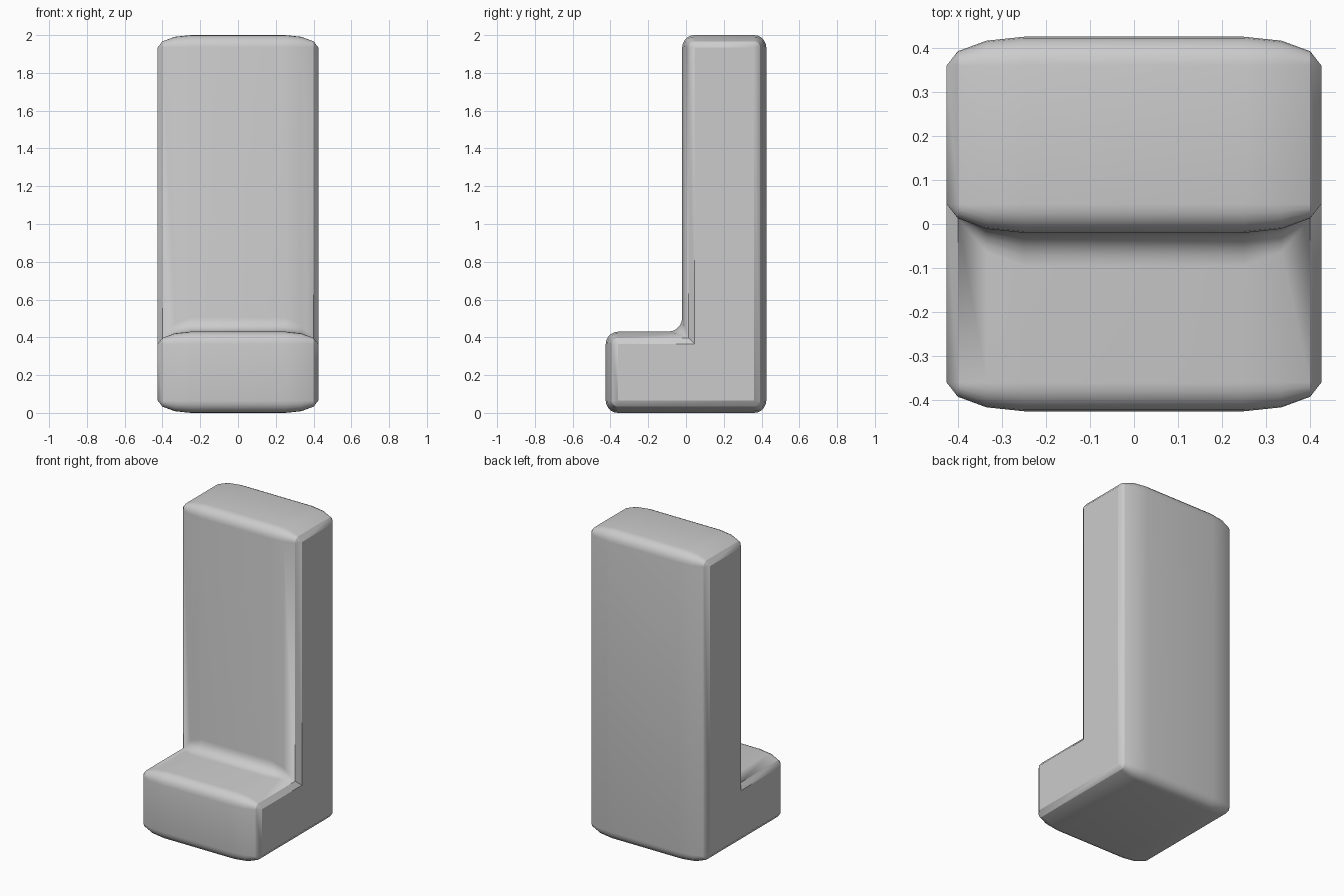
import bpy, bmesh, math
from mathutils import Vector

cube = bpy.data.objects.get("Cube")
if cube:
    bpy.data.objects.remove(cube, do_unlink=True)

mat = bpy.data.materials.new("plain grey")
mat.use_nodes = True
grey = (0.6, 0.6, 0.6, 1)
mat.diffuse_color = grey
mat.node_tree.nodes["Principled BSDF"].inputs["Base Color"].default_value = grey

HALF, FRONT, STEP, TOP = 0.425, -0.02, 0.43, 2.0
SEGMENTS = 5


def rounded_l(d):
    """L outline in (y, z), moved inward by d, with radii that shrink to sharp."""
    a = HALF - d
    corners = [(-a, d), (a, d), (a, TOP - d), (FRONT + d, TOP - d),
               (FRONT + d, STEP - d), (-a, STEP - d)]
    points = []
    for i, corner in enumerate(corners):
        c = Vector(corner)
        to_prev = (Vector(corners[i - 1]) - c).normalized()
        to_next = (Vector(corners[(i + 1) % 6]) - c).normalized()
        r = max(0.0, 0.065 - d)
        if i == 4:
            r = max(0.0, 0.075 - 2.5 * d)
        for s in range(SEGMENTS + 1):
            t = s / SEGMENTS * math.pi / 2
            points.append(c + to_prev * r * (1 - math.sin(t)) + to_next * r * (1 - math.cos(t)))
    return points


# Sections across the width: (distance from the middle, inset)
half_sections = [(0.25, 0.0), (0.335, 0.009), (0.4, 0.033), (HALF, 0.065)]
sections = [(-x, d) for x, d in reversed(half_sections)] + half_sections

bm = bmesh.new()
rings = [[bm.verts.new((x, p.x, p.y)) for p in rounded_l(d)] for x, d in sections]
for left, right in zip(rings, rings[1:]):
    for i in range(len(left)):
        j = (i + 1) % len(left)
        bm.faces.new((left[i], left[j], right[j], right[i]))
# Flat side faces
bm.faces.new(rings[0])
bm.faces.new(rings[-1])
bmesh.ops.remove_doubles(bm, verts=bm.verts, dist=0.0005)
bmesh.ops.recalc_face_normals(bm, faces=bm.faces)

mesh = bpy.data.meshes.new("rounded_l_block")
bm.to_mesh(mesh)
bm.free()
mesh.materials.append(mat)
block = bpy.data.objects.new("rounded_l_block", mesh)
bpy.context.collection.objects.link(block)
bpy.context.view_layer.objects.active = block
block.select_set(True)
bpy.ops.object.shade_smooth_by_angle(angle=math.radians(30))
